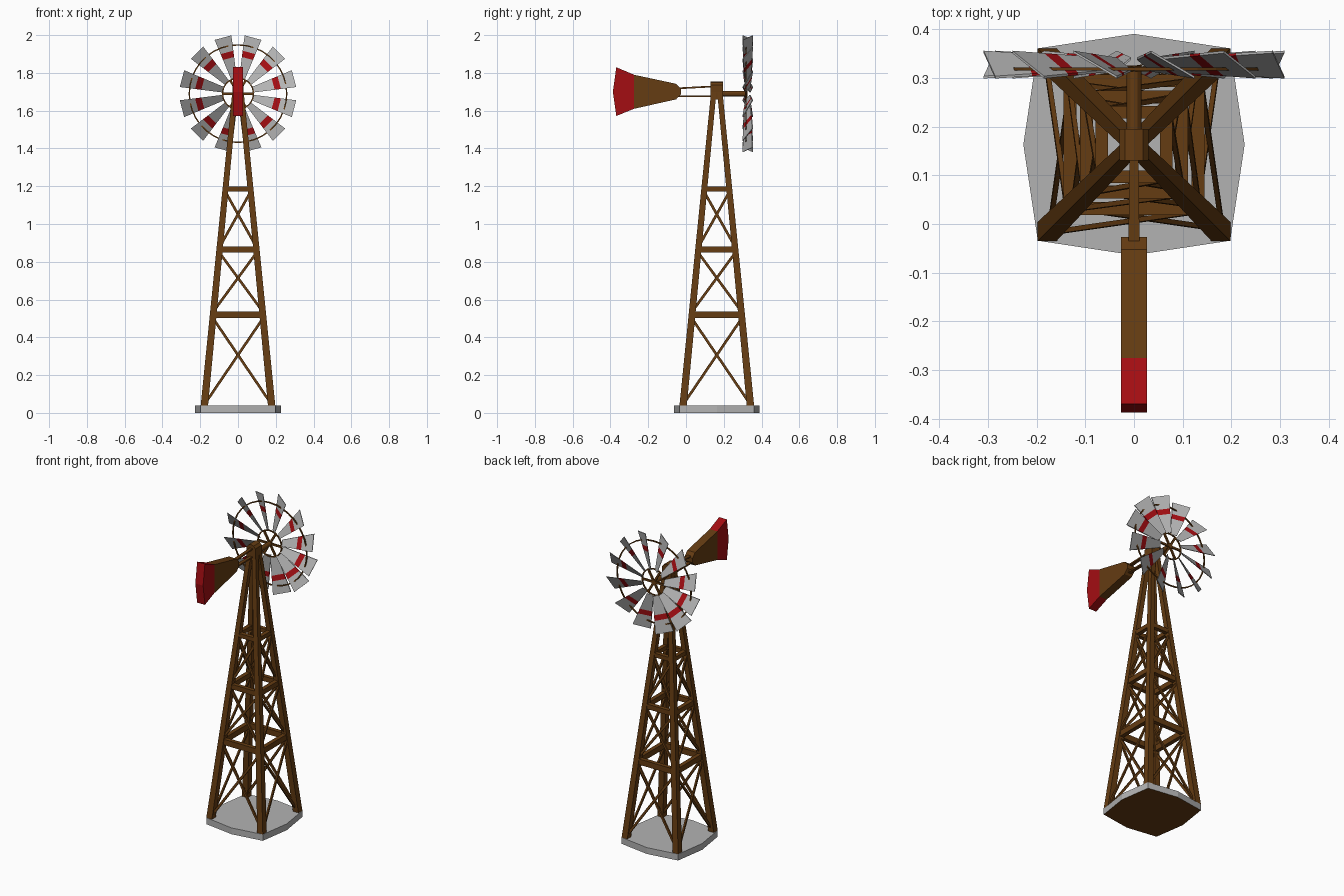
import bpy, bmesh
from math import sin, cos, pi, radians
from mathutils import Vector, Matrix

if "Cube" in bpy.data.objects:
    bpy.data.objects.remove(bpy.data.objects["Cube"])

CY = 0.163          # tower centre in y
HZ = 1.69           # wheel axle height
AXLE = Vector((0, 0.318, HZ))


def mat(name, rgb):
    m = bpy.data.materials.new(name)
    m.diffuse_color = (*rgb, 1)
    m.use_nodes = True
    m.node_tree.nodes["Principled BSDF"].inputs["Base Color"].default_value = m.diffuse_color
    return m


BROWN = mat("brown", (0.13, 0.045, 0.006))
RED = mat("red", (0.37, 0.004, 0.006))
GREY = mat("grey", (0.45, 0.45, 0.45))


def finish(name, bm, mats):
    bmesh.ops.recalc_face_normals(bm, faces=bm.faces)
    me = bpy.data.meshes.new(name)
    bm.to_mesh(me)
    bm.free()
    for m in mats:
        me.materials.append(m)
    ob = bpy.data.objects.new(name, me)
    bpy.context.collection.objects.link(ob)
    return ob


def loft(bm, rings, slots=None):
    """Skin closed rings of points; slots gives the material per segment."""
    vs = [[bm.verts.new(p) for p in r] for r in rings]
    n = len(vs[0])
    slots = slots or [0] * (len(vs) - 1)
    for k, s in enumerate(slots):
        for i in range(n):
            j = (i + 1) % n
            f = bm.faces.new((vs[k][i], vs[k][j], vs[k + 1][j], vs[k + 1][i]))
            f.material_index = s
    for ring, s in ((vs[0], slots[0]), (vs[-1], slots[-1])):
        bm.faces.new(ring).material_index = s


def beam(bm, a, b, w, h, up=(0, 0, 1), w2=None, h2=None):
    """Rectangular bar from a to b, optionally tapering."""
    a, b = Vector(a), Vector(b)
    d = (b - a).normalized()
    side = d.cross(Vector(up)).normalized()
    top = side.cross(d)
    c = ((-1, -1), (1, -1), (1, 1), (-1, 1))
    loft(bm, [[p + side * sx * ww / 2 + top * sy * hh / 2 for sx, sy in c]
              for p, ww, hh in ((a, w, h), (b, w2 or w, h2 or h))])


def rod(bm, a, b, r, n=8):
    a, b = Vector(a), Vector(b)
    q = (b - a).to_track_quat('Z', 'Y')
    loft(bm, [[p + q @ Vector((r * cos(2 * pi * i / n), r * sin(2 * pi * i / n), 0))
               for i in range(n)] for p in (a, b)])


# Concrete foot: eight-sided slab with a brown underside
bm = bmesh.new()
pts = []
for i in range(8):
    r = 0.279 if i % 2 else 0.227
    pts.append((r * cos(i * pi / 4), CY + r * sin(i * pi / 4)))
loft(bm, [[(x, y, z) for x, y in pts] for z in (0, 0.04)])
bm.normal_update()
for f in bm.faces:
    if all(v.co.z < 0.001 for v in f.verts):
        f.material_index = 1
finish("foundation", bm, [GREY, BROWN])


# Tower legs, tapering to the head
Z0, Z1 = 0.04, 1.70


def leg_at(z):
    return 0.178 + (0.016 - 0.178) * (z - Z0) / (Z1 - Z0)


sq = ((-1, -1), (1, -1), (1, 1), (-1, 1))
for n, (sx, sy) in enumerate(sq):
    bm = bmesh.new()
    loft(bm, [[(sx * c + dx * h, CY + sy * c + dy * h, z) for dx, dy in sq]
              for z, c, h in ((Z0, leg_at(Z0), 0.0195), (Z1, leg_at(Z1), 0.014))])
    finish(f"tower_leg_{n + 1}", bm, [BROWN])

# Horizontal rails and cross braces on each of the four sides
levels = [(0.52, 0.036), (0.865, 0.031), (1.185, 0.026)]
for side in range(4):
    bm = bmesh.new()
    rot = Matrix.Rotation(side * pi / 2, 3, 'Z')

    def P(x, z, out=0.0):
        return rot @ Vector((x, -leg_at(z) - out, z)) + Vector((0, CY, 0))

    low = Z0 + 0.005
    for z, h in levels:
        c = leg_at(z)
        beam(bm, P(-c, z), P(c, z), 0.026, h)
        top = z - h / 2
        nrm = rot @ Vector((0, -1, 0))
        for s in (-1, 1):
            beam(bm, P(-s * leg_at(low), low, 0.004 * s),
                 P(s * leg_at(top), top, 0.004 * s), 0.014, 0.01, nrm)
        low = z + h / 2
    finish(f"tower_bracing_{side + 1}", bm, [BROWN])

# Gearbox head with a slightly rounded top
bm = bmesh.new()
prof = [(-0.03, 1.66), (0.03, 1.66), (0.03, 1.735), (0.018, 1.75),
        (0, 1.755), (-0.018, 1.75), (-0.03, 1.735)]
loft(bm, [[(x, y, z) for x, z in prof] for y in (0.13, 0.195)])
finish("gearbox", bm, [BROWN])

# Axle and wheel hub
bm = bmesh.new()
rod(bm, (0, 0.18, HZ), (0, 0.325, HZ), 0.015, 12)
finish("axle", bm, [BROWN])

# Tail arms
bm = bmesh.new()
beam(bm, (0, 0.14, 1.728), (0, -0.045, 1.718), 0.018, 0.009, w2=0.023)
beam(bm, (0, 0.14, 1.676), (0, -0.045, 1.676), 0.018, 0.009, w2=0.023)
finish("tail_arms", bm, [BROWN])


# Tail vane: brown body and red end
def vane(name, prof, m):
    bm = bmesh.new()
    loft(bm, [[(x, y, z) for y, z in prof] for x in (-0.027, 0.027)])
    finish(name, bm, [m])


vane("tail_vane", [(-0.275, 1.79), (-0.052, 1.742), (-0.027, 1.715), (-0.027, 1.687),
                   (-0.052, 1.66), (-0.275, 1.61)], BROWN)
vane("tail_vane_end", [(-0.275, 1.79), (-0.275, 1.61), (-0.369, 1.572),
                       (-0.387, 1.70), (-0.369, 1.83)], RED)

# Wheel blades: pitched tapering plates with a red band
R_IN, R_OUT, MID = 0.08, 0.307, 0.327 - AXLE.y
rings_r = (R_IN, 0.193, 0.226, R_OUT)
for n in range(12):
    bm = bmesh.new()
    rings = []
    for r in rings_r:
        t = (r - R_IN) / (R_OUT - R_IN)
        w, d, th = 0.015 + 0.031 * t, 0.012 + 0.014 * t, 0.0025
        rings.append([(r, s * d + MID + q * th, s * w) for s, q in
                      ((-1, -1), (1, -1), (1, 1), (-1, 1))])
    loft(bm, rings, [0, 1, 0])
    bm.transform(Matrix.Translation(AXLE) @
                 Matrix.Rotation(-radians(15 + 30 * n), 4, 'Y'))
    finish(f"blade_{n + 1}", bm, [GREY, RED])


# Wheel rings and spokes
def ring(name, radius, r, n=36):
    bm = bmesh.new()
    loops = []
    for i in range(n):
        a = 2 * pi * i / n
        loops.append([bm.verts.new(AXLE + Vector(((radius + r * u) * cos(a), r * v,
                                                  (radius + r * u) * sin(a))))
                      for u, v in sq])
    for i in range(n):
        p, q = loops[i], loops[(i + 1) % n]
        for k in range(4):
            bm.faces.new((p[k], p[(k + 1) % 4], q[(k + 1) % 4], q[k]))
    finish(name, bm, [BROWN])


ring("outer_ring", 0.258, 0.0035)
ring("inner_ring", 0.082, 0.0035)
bm = bmesh.new()
for n in range(6):
    a = n * pi / 3
    beam(bm, AXLE, AXLE + Vector((cos(a), 0, sin(a))) * 0.085, 0.012, 0.01, up=(0, 1, 0))
finish("spokes", bm, [BROWN])
